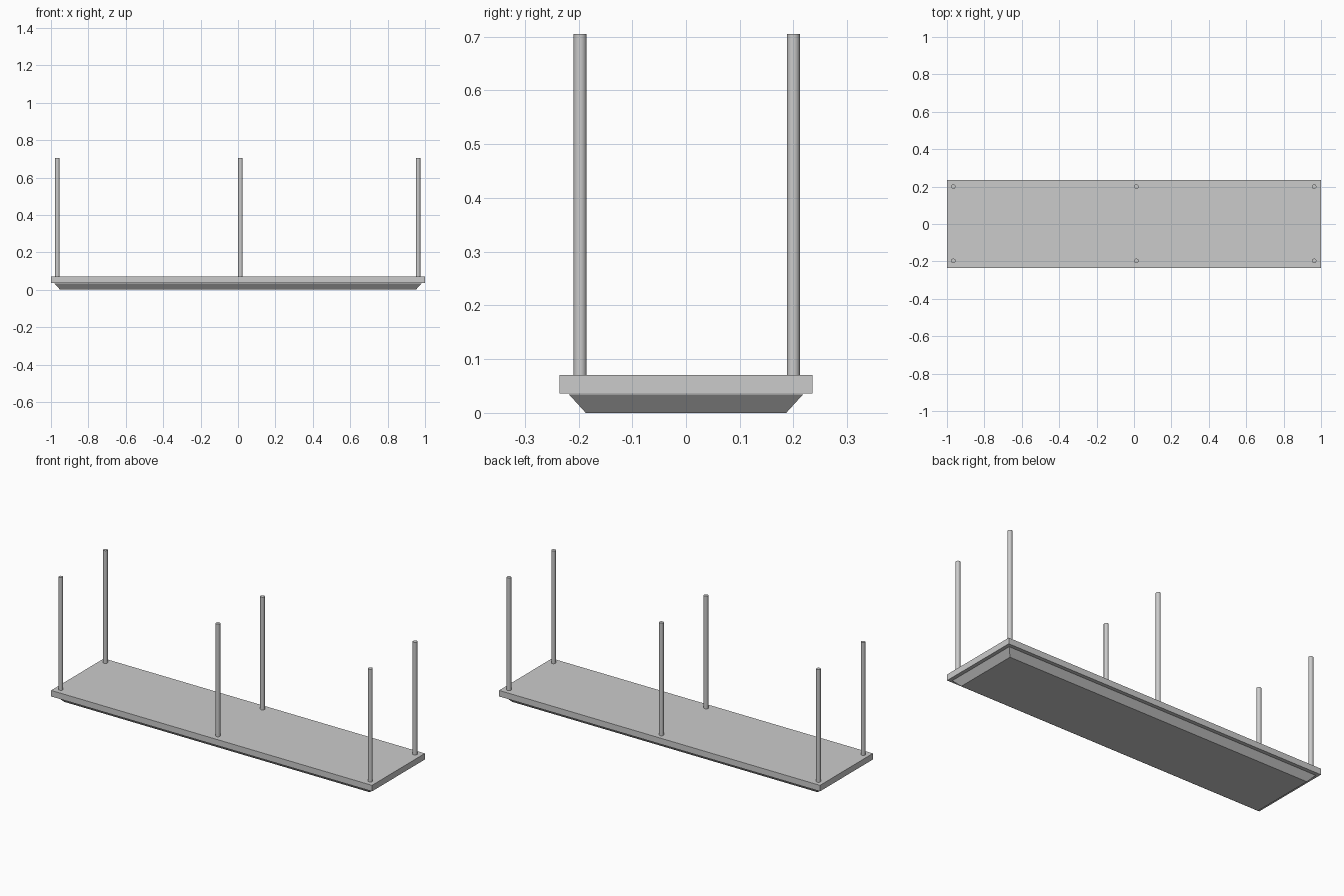
import bpy, bmesh

if "Cube" in bpy.data.objects:
    bpy.data.objects.remove(bpy.data.objects["Cube"])


def block(name, z0, z1, bottom, top):
    """Box with separate bottom and top half-sizes."""
    bm = bmesh.new()
    bmesh.ops.create_cube(bm, size=2)
    for v in bm.verts:
        hx, hy = top if v.co.z > 0 else bottom
        v.co = (v.co.x * hx, v.co.y * hy, z1 if v.co.z > 0 else z0)
    mesh = bpy.data.meshes.new(name)
    bm.to_mesh(mesh)
    bm.free()
    obj = bpy.data.objects.new(name, mesh)
    bpy.context.collection.objects.link(obj)


def rod(name, x, y, z0, z1, radius=0.012):
    bpy.ops.mesh.primitive_cylinder_add(vertices=24, radius=radius, depth=z1 - z0,
                                        location=(x, y, (z0 + z1) / 2))
    bpy.context.object.name = name
    bpy.ops.object.shade_smooth_by_angle()


# Main hanging panel
block("panel", 0.0365, 0.0705, (1.0, 0.2355), (1.0, 0.2355))

# Tapered tray just below the panel
block("tapered_underside", 0.0, 0.034, (0.951, 0.1865), (0.982, 0.2175))

# Six suspension rods in two rows
for side, y in (("front", -0.197), ("back", 0.2)):
    for place, x in (("left", -0.966), ("middle", 0.013), ("right", 0.963)):
        rod(f"{side}_{place}_rod", x, y, 0.0705, 0.705)
